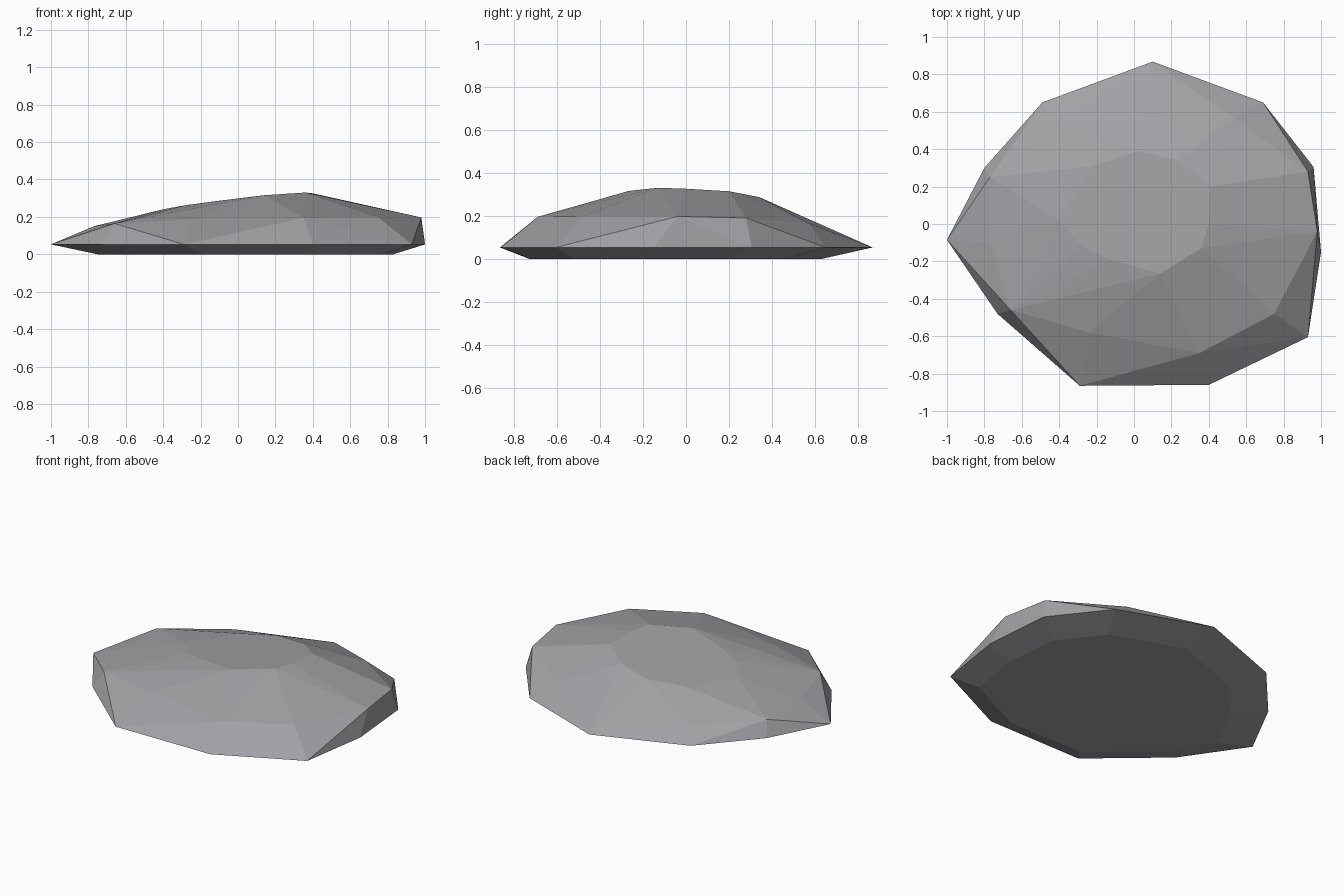
import bpy, bmesh

if "Cube" in bpy.data.objects:
    bpy.data.objects.remove(bpy.data.objects["Cube"])

# widest ring of the rock, just above the ground
RIM_Z = 0.053
rim = [(0.10, 0.868), (-0.49, 0.65), (-0.80, 0.30), (-1.0, -0.085), (-0.73, -0.48), (-0.29, -0.865),
       (0.40, -0.86), (0.93, -0.605), (1.0, -0.15), (0.96, 0.305), (0.69, 0.65)]

# shoulder ring, where the sides turn into the upper slopes
shoulder = [(-0.77, 0.25, 0.15), (-0.77, -0.10, 0.15), (-0.66, -0.46, 0.165), (-0.24, -0.58, 0.187),
            (0.35, -0.69, 0.195), (0.75, -0.48, 0.197), (0.98, -0.04, 0.197), (0.93, 0.28, 0.19),
            (0.53, 0.57, 0.165), (-0.41, 0.55, 0.125)]

# crown: a tilted, nearly flat facet on top
crown = [(0.36, -0.13), (0.14, -0.265), (-0.13, -0.19), (-0.28, -0.12), (-0.40, 0.02),
         (-0.22, 0.31), (0.02, 0.39), (0.24, 0.34), (0.41, 0.20), (0.40, 0.0)]

points = [(x, y, RIM_Z) for x, y in rim]
points += [(0.04 + 0.79 * x, -0.05 + 0.785 * y, 0.0) for x, y in rim]   # foot, tucked in
points += shoulder
points += [(x, y, 0.284 + 0.105 * x - 0.065 * y) for x, y in crown]

# faceted stone skin stretched over the rings
bm = bmesh.new()
for p in points:
    bm.verts.new(p)
hull = bmesh.ops.convex_hull(bm, input=bm.verts[:])
loose = [v for v in bm.verts if not v.link_faces]
bmesh.ops.delete(bm, geom=loose, context='VERTS')
bmesh.ops.dissolve_limit(bm, angle_limit=0.01, verts=bm.verts[:], edges=bm.edges[:])
bmesh.ops.recalc_face_normals(bm, faces=bm.faces[:])

mesh = bpy.data.meshes.new("flat_rock")
bm.to_mesh(mesh)
bm.free()
rock = bpy.data.objects.new("flat_rock", mesh)
bpy.context.collection.objects.link(rock)

stone = bpy.data.materials.new("grey stone")
stone.diffuse_color = (0.36, 0.36, 0.38, 1)
stone.use_nodes = True
stone.node_tree.nodes["Principled BSDF"].inputs["Base Color"].default_value = stone.diffuse_color
mesh.materials.append(stone)
